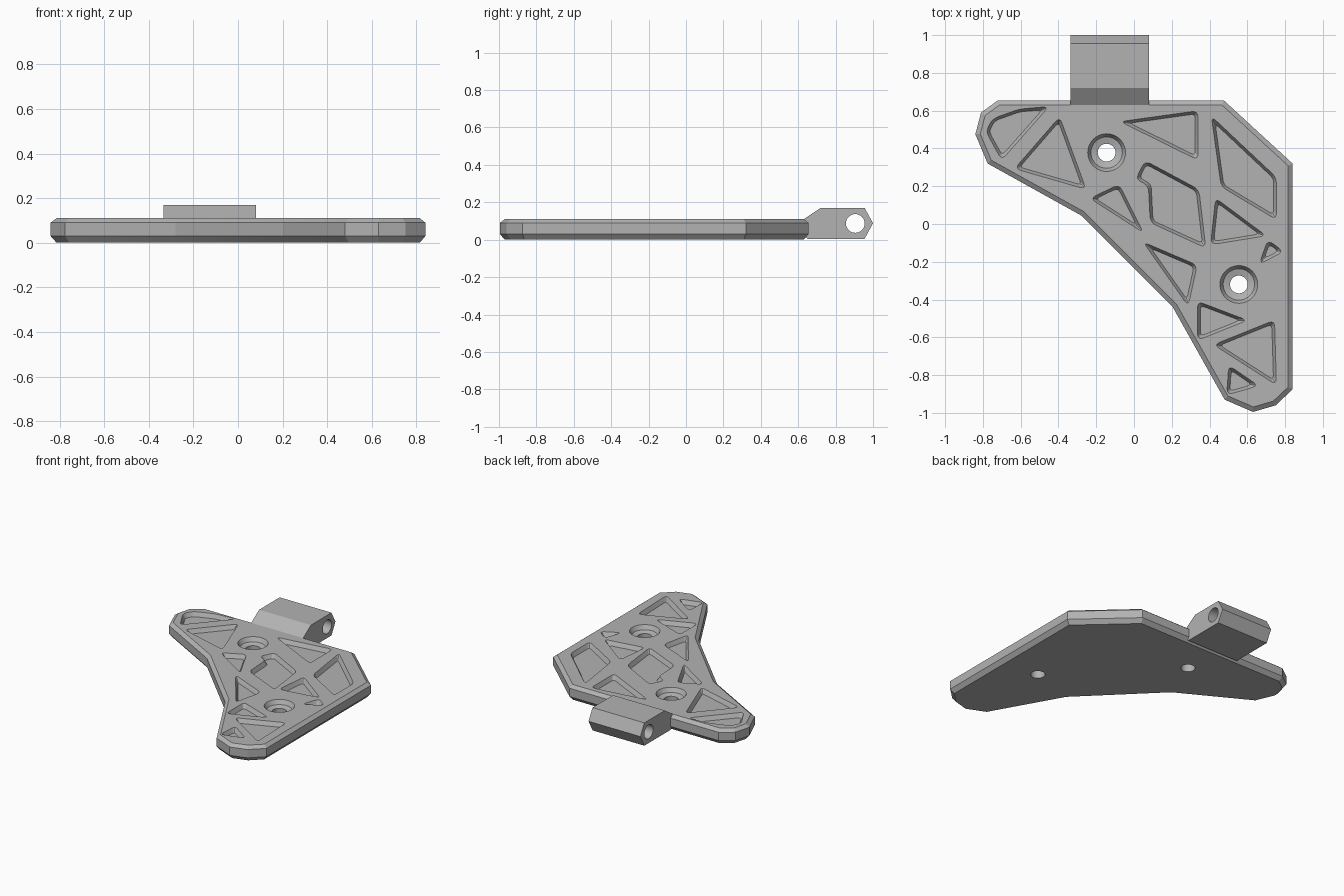
import bpy, bmesh, math
from mathutils import Vector

if "Cube" in bpy.data.objects:
    bpy.data.objects.remove(bpy.data.objects["Cube"])

grey = bpy.data.materials.new("light grey")
grey.use_nodes = True
colour = (0.45, 0.45, 0.45, 1)
grey.diffuse_color = colour
grey.node_tree.nodes["Principled BSDF"].inputs["Base Color"].default_value = colour

TOP = 0.11


def ccw(points):
    pts = [Vector(p) for p in points]
    area = sum(a.x * b.y - b.x * a.y for a, b in zip(pts, pts[1:] + pts[:1]))
    return pts if area > 0 else pts[::-1]


def inset(pts, dist):
    """Move every edge of a counter-clockwise outline inwards."""
    result = []
    for i, p in enumerate(pts):
        a = (p - pts[i - 1]).normalized()
        b = (pts[(i + 1) % len(pts)] - p).normalized()
        na, nb = Vector((-a.y, a.x)), Vector((-b.y, b.x))
        result.append(p + (na + nb) * dist / (1 + na.dot(nb)))
    return result


def rounded(pts, size, steps=4):
    """Replace each corner with a small curve."""
    result = []
    for i, p in enumerate(pts):
        before, after = pts[i - 1] - p, pts[(i + 1) % len(pts)] - p
        a = p + before.normalized() * min(size, before.length * 0.35)
        b = p + after.normalized() * min(size, after.length * 0.35)
        for s in range(steps + 1):
            t = s / steps
            result.append(a * (1 - t) ** 2 + p * 2 * t * (1 - t) + b * t ** 2)
    return result


def circle(centre, radius, sides=40):
    return [Vector(centre) + radius * Vector((math.cos(a), math.sin(a)))
            for a in (2 * math.pi * i / sides for i in range(sides))]


def loft(name, rings):
    """Closed solid through rings of 3D points, capped at both ends."""
    bm = bmesh.new()
    loops = [[bm.verts.new(p) for p in ring] for ring in rings]
    n = len(loops[0])
    for low, high in zip(loops, loops[1:]):
        for i in range(n):
            j = (i + 1) % n
            bm.faces.new((low[i], low[j], high[j], high[i]))
    bm.faces.new(loops[0][::-1])
    bm.faces.new(loops[-1])
    bmesh.ops.recalc_face_normals(bm, faces=bm.faces)
    mesh = bpy.data.meshes.new(name)
    bm.to_mesh(mesh)
    bm.free()
    mesh.materials.append(grey)
    obj = bpy.data.objects.new(name, mesh)
    bpy.context.collection.objects.link(obj)
    return obj


def at_height(pts, z):
    return [(p.x, p.y, z) for p in pts]


def along_x(pts, x):
    return [(x, p[0], p[1]) for p in pts]


def cut(target, cutters):
    """Subtract the cutters, bake the result and discard them."""
    for cutter in cutters:
        cutter.hide_render = True
        mod = target.modifiers.new("cut", "BOOLEAN")
        mod.operation, mod.solver, mod.object = "DIFFERENCE", "EXACT", cutter
    graph = bpy.context.evaluated_depsgraph_get()
    baked = bpy.data.meshes.new_from_object(target.evaluated_get(graph))
    target.modifiers.clear()
    target.data = baked
    for cutter in cutters:
        bpy.data.objects.remove(cutter)


# Plate with chamfered upper and lower rims
outline = ccw([(-.72, .655), (.475, .655), (.84, .32), (.84, -.875), (.75, -.96),
               (.63, -.995), (.48, -.93), (.205, -.44), (-.28, .045),
               (-.775, .32), (-.84, .475), (-.81, .59)])
plate = loft("plate", [at_height(inset(outline, d), z) for d, z in
                       ((.025, 0), (0, .03), (0, .09), (.025, TOP))])

# Shallow lightening pockets between the ribs
pockets = [
    [(-.78, .49), (-.745, .555), (-.605, .605), (-.46, .617), (-.70, .345)],
    [(-.395, .56), (-.26, .19), (-.625, .295)],
    [(-.06, .54), (.335, .595), (.335, .345)],
    [(.415, .56), (.75, .245), (.75, .03), (.465, .20)],
    [(.06, .33), (.34, .18), (.375, -.12), (.09, .01), (.08, .205), (.015, .24)],
    [(-.08, .205), (.04, -.035), (-.225, .135)],
    [(.435, .13), (.69, -.06), (.41, -.105)],
    [(.71, -.09), (.785, -.145), (.67, -.205)],
    [(.06, -.105), (.33, -.22), (.285, -.425)],
    [(.34, -.415), (.59, -.51), (.34, -.61)],
    [(.74, -.515), (.75, -.845), (.43, -.64)],
    [(.505, -.755), (.65, -.855), (.495, -.90)],
]
cutters = []
for points in pockets:
    shape = inset(ccw(points), -.004)
    wide, floor = rounded(shape, .035), rounded(inset(shape, .015), .025)
    cutters.append(loft("pocket_cutter", [at_height(floor, TOP - .03),
                                          at_height(wide, TOP),
                                          at_height(wide, TOP + .05)]))

# Two screw holes with a dished seat
for centre in ((-.145, .378), (.555, -.32)):
    profile = ((.047, -.05), (.047, TOP - .04), (.083, TOP - .03),
               (.1, TOP), (.1, TOP + .05))
    cutters.append(loft("screw_cutter", [at_height(circle(centre, r), z)
                                         for r, z in profile]))
cut(plate, cutters)

# Hinge lug on the back edge, bored from side to side
lug_profile = [(.63, .025), (.65, .005), (.955, .005), (1, .088),
               (.955, .17), (.72, .17), (.63, TOP)]
lug = loft("hinge_lug", [along_x(lug_profile, x) for x in (-.335, .08)])
bore = circle((.905, .087), .05)
cut(lug, [loft("bore_cutter", [along_x(bore, x) for x in (-.5, .3)])])

# Smooth the round walls while keeping the edges crisp
for obj in (plate, lug):
    bpy.ops.object.select_all(action="DESELECT")
    obj.select_set(True)
    bpy.context.view_layer.objects.active = obj
    bpy.ops.object.shade_smooth_by_angle(angle=math.radians(15))
